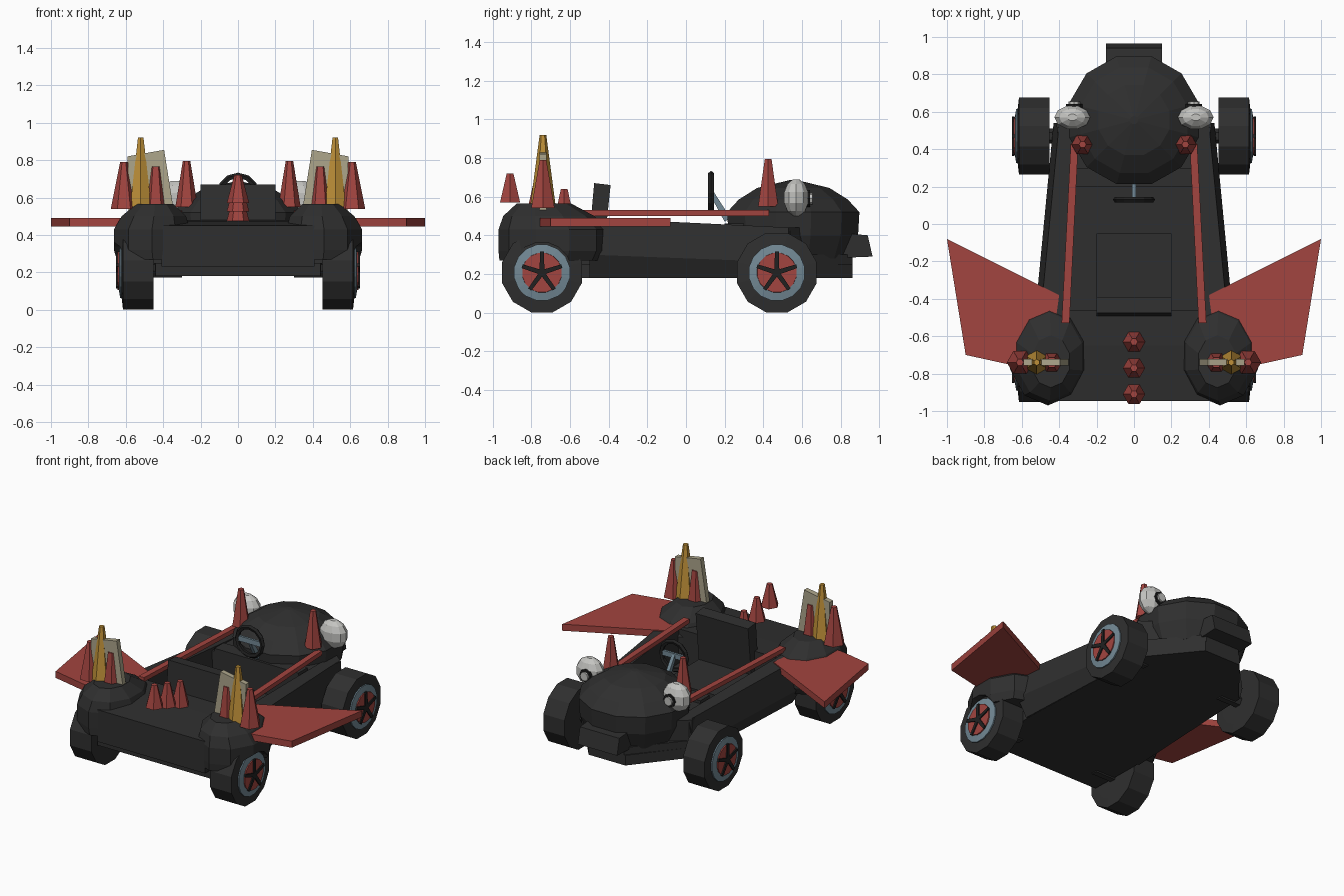
import bpy, bmesh, math
from mathutils import Vector

if "Cube" in bpy.data.objects:
    bpy.data.objects.remove(bpy.data.objects["Cube"])


def material(name, rgb):
    m = bpy.data.materials.new(name)
    m.diffuse_color = (*rgb, 1)
    m.use_nodes = True
    m.node_tree.nodes["Principled BSDF"].inputs["Base Color"].default_value = m.diffuse_color
    return m


DARK = material("charcoal", (0.028, 0.028, 0.028))
BLACK = material("black", (0.015, 0.015, 0.015))
RED = material("dull red", (0.36, 0.058, 0.05))
GOLD = material("gold", (0.52, 0.28, 0.04))
BONE = material("bone", (0.42, 0.38, 0.26))
STEEL = material("blue grey", (0.17, 0.25, 0.30))
WHITE = material("off white", (0.55, 0.55, 0.53))


def loft(name, rings, mat):
    """Closed solid through rings of equal point count."""
    bm = bmesh.new()
    vs = [[bm.verts.new(p) for p in r] for r in rings]
    n = len(vs[0])
    for a, b in zip(vs, vs[1:]):
        for i in range(n):
            j = (i + 1) % n
            bm.faces.new((a[i], a[j], b[j], b[i]))
    bm.faces.new(vs[0])
    bm.faces.new(vs[-1])
    bmesh.ops.recalc_face_normals(bm, faces=bm.faces)
    me = bpy.data.meshes.new(name)
    bm.to_mesh(me)
    bm.free()
    me.materials.append(mat)
    ob = bpy.data.objects.new(name, me)
    bpy.context.collection.objects.link(ob)
    return ob


def slab(name, outline, z0, z1, mat):
    return loft(name, [[(x, y, z) for x, y in outline] for z in (z0, z1)], mat)


def box(name, x0, x1, y0, y1, z0, z1, mat):
    return slab(name, [(x0, y0), (x1, y0), (x1, y1), (x0, y1)], z0, z1, mat)


def side_slab(name, outline, x0, x1, mat):
    """Extrude a (y, z) outline across x."""
    return loft(name, [[(x, y, z) for y, z in outline] for x in (x0, x1)], mat)


def ellipse(cx, cy, z, rx, ry, n, turn=0.0):
    return [(cx + rx * math.cos(math.tau * (i + turn) / n),
             cy + ry * math.sin(math.tau * (i + turn) / n), z) for i in range(n)]


def turned_x(name, y, z, profile, n, mat):
    """Lathe (x, radius) pairs round an axis along x."""
    return loft(name, [[(x, y + r * math.sin(math.tau * (i + .5) / n),
                         z - r * math.cos(math.tau * (i + .5) / n)) for i in range(n)]
                       for x, r in profile], mat)


def spike(name, x, y, z0, z1, r, mat, tip=0.018, turn=0.0):
    return loft(name, [ellipse(x, y, z0, r, r, 6, turn),
                       ellipse(x, y, z1, tip, tip, 6, turn)], mat)


def mirrored(points):
    return points + [(-x, y) for x, y in reversed(points)]


# Floor pan and solid bodywork at both ends
slab("floor_pan", mirrored([(0.44, -0.90), (0.45, -0.45), (0.41, 0.53), (0.14, 0.86)]),
     0.18, 0.25, DARK)
slab("nose_base", mirrored([(0.36, 0.2), (0.41, 0.53), (0.13, 0.86)]), 0.2, 0.30, DARK)
slab("nose_shoulder", mirrored([(0.36, 0.2), (0.415, 0.53), (0.30, 0.62)]), 0.25, 0.44, DARK)
side_slab("front_lip", [(0.72, 0.28), (0.965, 0.29), (0.94, 0.40), (0.72, 0.42)],
          -0.15, 0.15, DARK)
side_slab("rear_deck", [(-0.945, 0.23), (-0.46, 0.23), (-0.46, 0.48), (-0.65, 0.475),
                        (-0.945, 0.45)], -0.41, 0.41, DARK)
box("cockpit_dash", -0.32, 0.32, 0.2, 0.3, 0.24, 0.46, DARK)

# Domed nose
loft("nose_dome", [ellipse(0, 0.555, z, 0.37 * k, 0.365 * k, 12, 0.5)
                   for z, k in ((0.28, 0.82), (0.40, 0.95), (0.52, 0.97), (0.585, 0.80),
                                (0.645, 0.53), (0.685, 0.06))], DARK)

# Seat
box("seat_base", -0.2, 0.2, -0.45, -0.05, 0.24, 0.33, DARK)
side_slab("seat_back", [(-0.51, 0.28), (-0.43, 0.28), (-0.39, 0.66), (-0.475, 0.67)],
          -0.2, 0.2, DARK)

# Steering wheel, spokes and column
bpy.ops.mesh.primitive_torus_add(major_segments=12, minor_segments=5, major_radius=0.097,
                                 minor_radius=0.016, location=(0, 0.13, 0.62),
                                 rotation=(math.pi / 2, 0, 0))
bpy.context.object.name = "steering_ring"
bpy.context.object.data.materials.append(BLACK)
box("steering_spoke", -0.09, 0.09, 0.122, 0.138, 0.605, 0.64, STEEL)
side_slab("steering_column", [(0.13, 0.60), (0.20, 0.47), (0.23, 0.49), (0.14, 0.63)],
          -0.012, 0.012, STEEL)

# Row of spikes along the rear deck
for y, z0, z1 in ((-0.91, 0.57, 0.72), (-0.77, 0.525, 0.68), (-0.63, 0.475, 0.64)):
    spike("deck_spike", 0, y, z0, z1, 0.06, RED, 0.02)

for s in (1, -1):
    # Sloping cockpit side
    loft("cockpit_side", [
        [(s * 0.46, -0.5, 0.18), (s * 0.53, -0.5, 0.30), (s * 0.50, -0.5, 0.49),
         (s * 0.38, -0.5, 0.49), (s * 0.37, -0.5, 0.20)],
        [(s * 0.41, 0.54, 0.18), (s * 0.43, 0.54, 0.26), (s * 0.40, 0.54, 0.44),
         (s * 0.32, 0.54, 0.44), (s * 0.31, 0.54, 0.20)]], DARK)

    # Rear fender with an opening round the wheel rim
    rings = ((0.455, -0.70, 0.27, 0.195, 0.265), (0.46, -0.69, 0.32, 0.203, 0.28),
             (0.46, -0.69, 0.43, 0.203, 0.28), (0.45, -0.71, 0.50, 0.172, 0.235),
             (0.445, -0.735, 0.565, 0.10, 0.14))
    k = 1 / math.cos(math.pi / 10)
    fender = loft("rear_fender", [ellipse(s * x, y, z, rx * k, ry, 10, 0.5)
                                  for x, y, z, rx, ry in rings], DARK)
    arch = turned_x("arch_cutter", -0.745, 0.21, [(s * 0.6, 0.155), (s * 0.8, 0.155)], 16, DARK)
    arch.hide_render = True
    arch.hide_viewport = True
    cut = fender.modifiers.new("arch", 'BOOLEAN')
    cut.operation = 'DIFFERENCE'
    cut.object = arch

    # Wheels
    for end, y in (("rear", -0.745), ("front", 0.47)):
        z = 0.207
        turned_x(end + "_tyre", y, z, [(s * 0.452, 0.15), (s * 0.453, 0.213),
                                       (s * 0.615, 0.213), (s * 0.622, 0.15)], 12, DARK)
        turned_x(end + "_rim", y, z, [(s * 0.60, 0.147), (s * 0.63, 0.147),
                                      (s * 0.637, 0.104)], 16, STEEL)
        turned_x(end + "_hub", y, z, [(s * 0.62, 0.106), (s * 0.644, 0.103)], 16, RED)
        for i in range(5):
            a = math.tau * i / 5
            d, w = Vector((0, math.sin(a), math.cos(a))), Vector((0, math.cos(a), -math.sin(a)))
            base = Vector((0, y, z))
            pts = [base - w * 0.013, base + w * 0.013,
                   base + d * 0.108 + w * 0.010, base + d * 0.108 - w * 0.010]
            loft(end + "_spoke", [[(s * x, p.y, p.z) for p in pts] for x in (0.64, 0.652)], BLACK)
        # Axle stub
        turned_x(end + "_axle", y, z, [(s * 0.3, 0.04), (s * 0.47, 0.04)], 6, DARK)

    # Side wing
    slab("side_wing", [(s * 0.40, -0.38), (s * 1.0, -0.08), (s * 0.90, -0.70),
                       (s * 0.65, -0.755), (s * 0.45, -0.74)], 0.445, 0.49, RED)

    # Rail from fender to nose
    slab("side_rail", [(s * 0.345, -0.53), (s * 0.387, -0.53), (s * 0.338, 0.43),
                       (s * 0.298, 0.43)], 0.50, 0.53, RED)

    # Fender crest: plate and three spikes
    loft("crest_plate", [[(s * x, y, z) for x, z in ((0.345, 0.54), (0.585, 0.52),
                                                     (0.59, 0.82), (0.395, 0.855))]
                         for y in (-0.757, -0.722)], BONE)
    spike("outer_crest_spike", s * 0.61, -0.74, 0.54, 0.79, 0.07, RED, 0.02)
    spike("middle_crest_spike", s * 0.52, -0.74, 0.55, 0.92, 0.066, GOLD, 0.017, 0.5)
    spike("inner_crest_spike", s * 0.44, -0.74, 0.55, 0.765, 0.058, RED, 0.03)

    # Nose spike
    spike("nose_spike", s * 0.275, 0.425, 0.55, 0.795, 0.06, RED, 0.02)

    # Eye with ringed pupil facing +y
    loft("eye", [ellipse(s * 0.33, 0.57, 0.595 + 0.098 * math.sin(t),
                         0.1 * math.cos(t), 0.068 * math.cos(t), 10)
                 for t in (-1.3, -0.8, -0.3, 0.3, 0.8, 1.3)], WHITE)
    for part, r, y0, y1, mat in (("eye_ring", 0.044, 0.60, 0.642, BLACK),
                                 ("eye_centre", 0.03, 0.62, 0.655, WHITE)):
        loft(part, [[(s * 0.32 + r * math.cos(math.tau * i / 8), y,
                      0.59 + r * math.sin(math.tau * i / 8)) for i in range(8)]
                    for y in (y0, y1)], mat)
